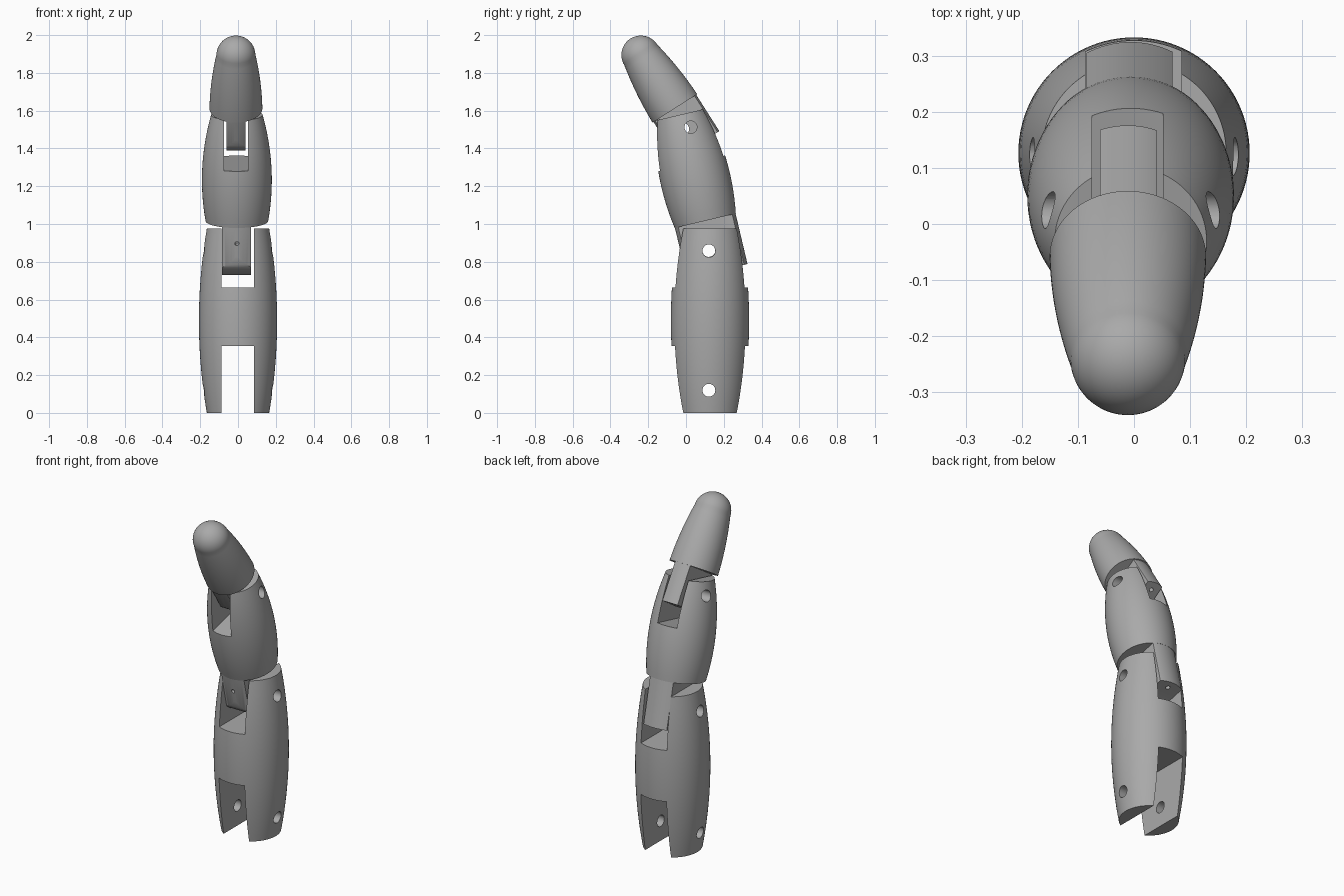
import bpy, bmesh, math
from mathutils import Matrix, Vector

if "Cube" in bpy.data.objects:
    bpy.data.objects.remove(bpy.data.objects["Cube"])

grey = bpy.data.materials.new("warm_grey_plastic")
grey.diffuse_color = (0.40, 0.40, 0.40, 1)
grey.use_nodes = True
grey.node_tree.nodes["Principled BSDF"].inputs["Base Color"].default_value = grey.diffuse_color


def make(name, bm):
    bmesh.ops.recalc_face_normals(bm, faces=bm.faces[:])
    me = bpy.data.meshes.new(name)
    bm.to_mesh(me)
    bm.free()
    ob = bpy.data.objects.new(name, me)
    bpy.context.collection.objects.link(ob)
    return ob


def lathe(name, profile, steps=96):
    """Solid of revolution about z from (radius, height) points."""
    bm = bmesh.new()
    rings, poles = [], {}
    for i, (r, z) in enumerate(profile):
        if r < 1e-5:
            poles[i] = bm.verts.new((0, 0, z))
            rings.append([poles[i]] * steps)
        else:
            rings.append([bm.verts.new((r * math.cos(a), r * math.sin(a), z))
                          for a in (2 * math.pi * k / steps for k in range(steps))])
    for a, b in zip(rings, rings[1:]):
        for k in range(steps):
            n = (k + 1) % steps
            quad = [a[k], a[n], b[n], b[k]]
            bm.faces.new(list(dict.fromkeys(quad)))
    for i in (0, len(rings) - 1):
        if i not in poles:
            bm.faces.new(rings[i])
    return make(name, bm)


def box(x0, x1, y0, y1, z0, z1):
    bm = bmesh.new()
    bmesh.ops.create_cube(bm, size=1)
    for v in bm.verts:
        v.co = Vector((x0 + (v.co.x + .5) * (x1 - x0), y0 + (v.co.y + .5) * (y1 - y0),
                       z0 + (v.co.z + .5) * (z1 - z0)))
    return make("cutter", bm)


def rod(center, radius, length, axis, sides=32):
    bm = bmesh.new()
    rot = {"x": Matrix.Rotation(math.pi / 2, 4, "Y"),
           "y": Matrix.Rotation(math.pi / 2, 4, "X"), "z": Matrix()}[axis]
    bmesh.ops.create_cone(bm, cap_ends=True, segments=sides, radius1=radius, radius2=radius,
                          depth=length, matrix=Matrix.Translation(center) @ rot)
    return make("cutter", bm)


def combine(ob, other, op):
    m = ob.modifiers.new("bool", "BOOLEAN")
    m.operation, m.solver, m.object = op, "EXACT", other
    bpy.context.view_layer.objects.active = ob
    bpy.ops.object.modifier_apply(modifier=m.name)
    bpy.data.objects.remove(other)


def curve(points, n=8):
    """Smooth quadratic through three (radius, height) points."""
    (r0, z0), (r1, z1), (r2, z2) = points
    out = []
    for i in range(n * 2 + 1):
        z = z0 + (z2 - z0) * i / (n * 2)
        out.append((r0 * (z - z1) * (z - z2) / ((z0 - z1) * (z0 - z2))
                    + r1 * (z - z0) * (z - z2) / ((z1 - z0) * (z1 - z2))
                    + r2 * (z - z0) * (z - z1) / ((z2 - z0) * (z2 - z1)), z))
    return out


def hinge_tongue(radius, x0, x1, pin, drop, stop):
    """Rounded hinge lug with a square stop at the back, clipped to a cylinder."""
    py, pz = pin
    big = radius + .05
    pts = [(-big, .05), (-radius, .05)]
    pts = [(-radius, .05)]
    for i in range(17):
        a = math.pi / 2 * i / 16
        pts.append((py - (radius + py) * math.cos(a), pz - drop * math.sin(a)))
    pts += [(py + .05, stop), (big, stop), (big, .05)]
    bm = bmesh.new()
    a = [bm.verts.new((x0, y, z)) for y, z in pts]
    b = [bm.verts.new((x1, y, z)) for y, z in pts]
    bm.faces.new(a)
    bm.faces.new(b[::-1])
    for i in range(len(pts)):
        j = (i + 1) % len(pts)
        bm.faces.new((a[i], b[i], b[j], a[j]))
    tongue = make("tongue", bm)
    combine(tongue, rod((0, 0, -.2), radius, 1, "z", 96), "INTERSECT")
    return tongue


def finish(ob, loc, tilt):
    ob.data.materials.clear()
    ob.data.materials.append(grey)
    for p in ob.data.polygons:
        p.material_index = 0
    ob.location = loc
    ob.rotation_euler = (math.radians(tilt), 0, 0)
    bpy.ops.object.select_all(action="DESELECT")
    ob.select_set(True)
    bpy.context.view_layer.objects.active = ob
    bpy.ops.object.shade_smooth_by_angle(angle=math.radians(30))


# lower segment: barrel with a fork and pin hole at each end
lower = lathe("lower_segment", curve([(.165, 0), (.207, .49), (.165, .975)], 12))
for z0, z1 in ((-.1, .355), (.665, 1.1)):
    combine(lower, box(-.087, .085, -.4, .4, z0, z1), "DIFFERENCE")
for z in (.12, .858):
    combine(lower, rod((0, -.006, z), .034, 1, "x"), "DIFFERENCE")
finish(lower, (0, .127, 0), 0)

# middle segment: fork on top, hinge tongue below
middle = lathe("middle_segment", curve([(.166, 0), (.185, .22), (.136, .577)]))
combine(middle, box(-.069, .058, -.4, .4, .312, .8), "DIFFERENCE")
combine(middle, hinge_tongue(.165, -.079, .075, (-.018, -.157), .13, -.274), "UNION")
combine(middle, rod((0, -.018, -.157), .034, 1, "x"), "DIFFERENCE")
combine(middle, rod((0, .039, .5), .033, 1, "x"), "DIFFERENCE")
# cord holes in the tongue
combine(middle, rod((0, -.16, -.085), .011, .1, "y", 16), "DIFFERENCE")
combine(middle, rod((0, .12, -.27), .013, .1, "z", 16), "DIFFERENCE")
finish(middle, (-.006, .102, 1.017), 13.3)

# fingertip segment: tapered barrel with a round end and hinge tongue
profile = curve([(.14, 0), (.131, .15), (.103, .335)])
for i in range(1, 13):
    a = math.pi / 2 * i / 12
    profile.append((.103 * math.cos(a) if i < 12 else 0, .335 + .103 * math.sin(a)))
tip = lathe("fingertip_segment", profile)
combine(tip, hinge_tongue(.134, -.05, .052, (-.023, -.115), .115, -.228), "UNION")
combine(tip, rod((0, -.023, -.115), .033, 1, "x"), "DIFFERENCE")
combine(tip, rod((0, .085, -.225), .012, .1, "z", 16), "DIFFERENCE")
finish(tip, (-.011, -.059, 1.612), 32.5)
